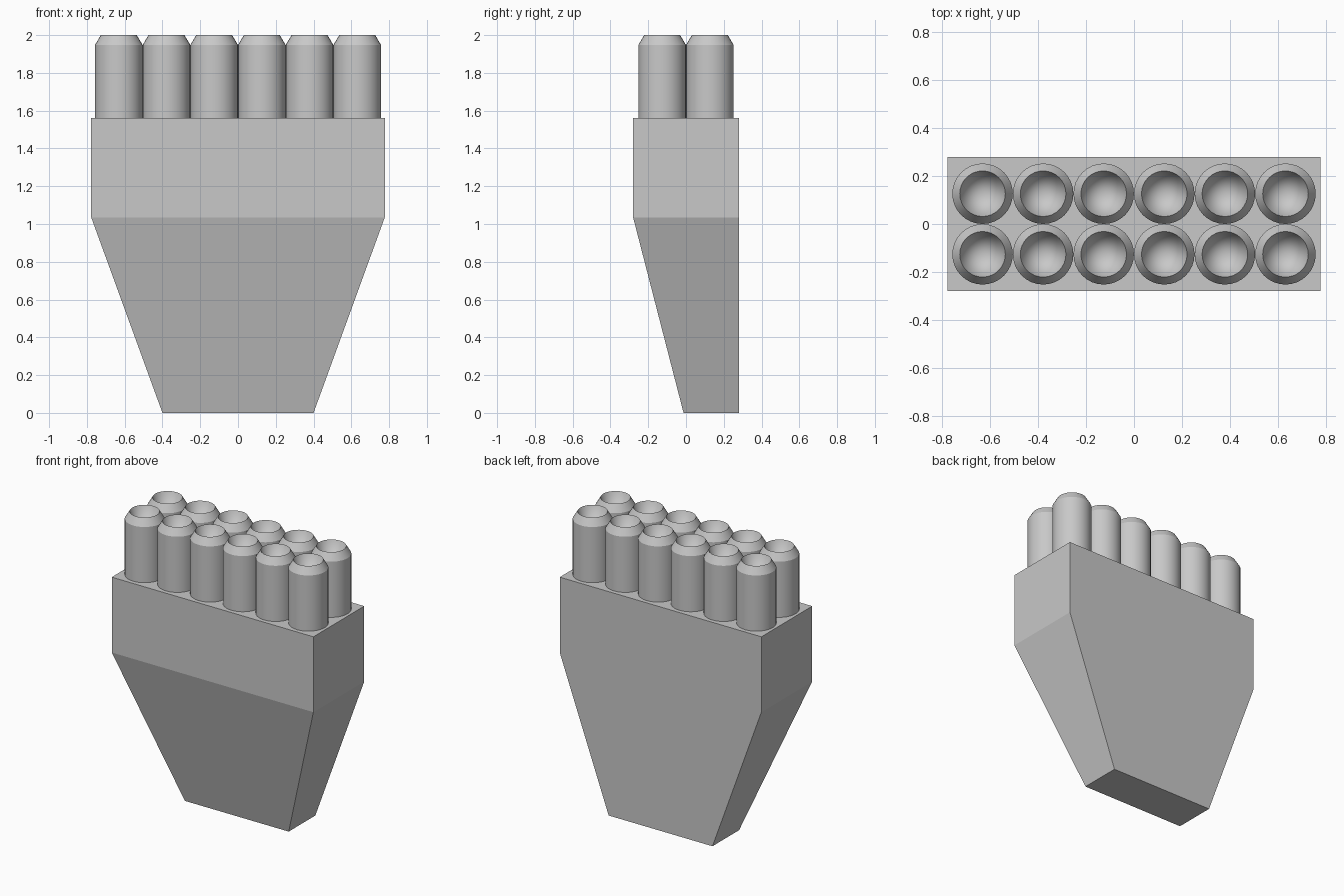
import bpy, bmesh, math

if "Cube" in bpy.data.objects:
    bpy.data.objects.remove(bpy.data.objects["Cube"])

grey = bpy.data.materials.new("light_grey")
grey.diffuse_color = (0.58, 0.58, 0.58, 1)
grey.use_nodes = True
grey.node_tree.nodes["Principled BSDF"].inputs["Base Color"].default_value = grey.diffuse_color


def add_object(name, bm):
    bmesh.ops.recalc_face_normals(bm, faces=bm.faces)
    mesh = bpy.data.meshes.new(name)
    bm.to_mesh(mesh)
    bm.free()
    mesh.materials.append(grey)
    ob = bpy.data.objects.new(name, mesh)
    bpy.context.collection.objects.link(ob)
    return ob


def loft(bm, rings):
    """Bridge successive vertex rings with quads."""
    for a, b in zip(rings, rings[1:]):
        for i in range(len(a)):
            j = (i + 1) % len(a)
            bm.faces.new((a[i], a[j], b[j], b[i]))


# Housing: box whose lower part tapers in from the sides and front; flat back
bm = bmesh.new()
rings = []
for z, half_x, front_y in ((0, 0.4, -0.013), (1.035, 0.777, -0.28), (1.56, 0.777, -0.28)):
    rings.append([bm.verts.new((x, y, z)) for x, y in
                  ((-half_x, front_y), (half_x, front_y), (half_x, 0.28), (-half_x, 0.28))])
loft(bm, rings)
bm.faces.new(rings[0])
bm.faces.new(rings[-1])
add_object("housing", bm)

# Tubes: chamfered cylinders with a conical hollow, 6 x 2
SEG = 32
PITCH = 0.2525
PROFILE = ((0.126, 1.55), (0.126, 1.948), (0.095, 2.0))
for row in range(2):
    for col in range(6):
        cx, cy = (col - 2.5) * PITCH, (row - 0.5) * PITCH
        bm = bmesh.new()
        rings = [[bm.verts.new((cx + r * math.cos(math.tau * i / SEG),
                                cy + r * math.sin(math.tau * i / SEG), z))
                  for i in range(SEG)] for r, z in PROFILE]
        loft(bm, rings)
        bm.faces.new(rings[0])
        tip = bm.verts.new((cx, cy, 1.76))
        rim = rings[-1]
        for i in range(SEG):
            bm.faces.new((rim[i], rim[(i + 1) % SEG], tip))
        ob = add_object(f"tube_{row}_{col}", bm)
        bpy.ops.object.select_all(action='DESELECT')
        ob.select_set(True)
        bpy.context.view_layer.objects.active = ob
        bpy.ops.object.shade_smooth_by_angle(angle=math.radians(25))
